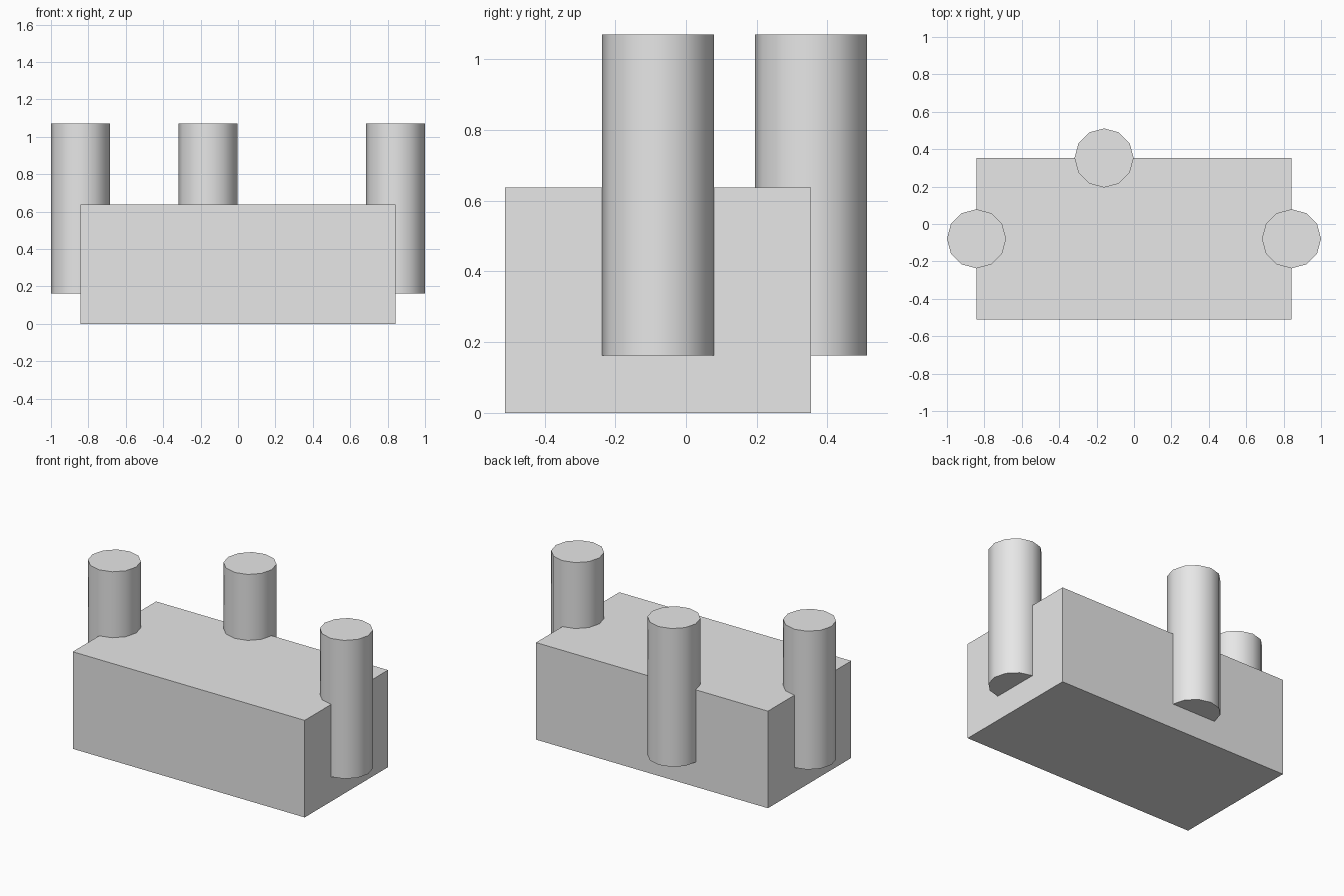
import bpy
import math

# Remove the default cube
default = bpy.data.objects.get("Cube")
if default:
    bpy.data.objects.remove(default, do_unlink=True)

# Single plain grey material
GREY = (0.8, 0.8, 0.8, 1.0)
grey = bpy.data.materials.new("plain_grey")
grey.use_nodes = True
grey.diffuse_color = GREY
grey.node_tree.nodes["Principled BSDF"].inputs["Base Color"].default_value = GREY

# Shared dimensions
HALF_WIDTH = 0.842
FRONT, BACK = -0.511, 0.353
BLOCK_TOP = 0.637
PILLAR_RADIUS = 0.158
PILLAR_BOTTOM, PILLAR_TOP = 0.162, 1.07


def finish(name):
    obj = bpy.context.object
    obj.name = name
    obj.data.name = name
    obj.data.materials.append(grey)
    return obj


def add_pillar(name, x, y):
    """Twelve-sided pillar sunk halfway into the block's side."""
    bpy.ops.mesh.primitive_cylinder_add(
        vertices=12, radius=PILLAR_RADIUS, depth=PILLAR_TOP - PILLAR_BOTTOM,
        location=(x, y, (PILLAR_TOP + PILLAR_BOTTOM) / 2))
    finish(name)
    bpy.ops.object.shade_smooth_by_angle(angle=math.radians(35))


# Main block
bpy.ops.mesh.primitive_cube_add(size=1, location=(0, (FRONT + BACK) / 2, BLOCK_TOP / 2))
block = finish("base_block")
block.scale = (2 * HALF_WIDTH, BACK - FRONT, BLOCK_TOP)
bpy.ops.object.transform_apply(location=False, rotation=False, scale=True)

# Pillars on both ends and on the back
SIDE_Y = (FRONT + BACK) / 2
add_pillar("left_pillar", HALF_WIDTH, SIDE_Y)
add_pillar("right_pillar", -HALF_WIDTH, SIDE_Y)
add_pillar("back_pillar", -0.16, BACK)
